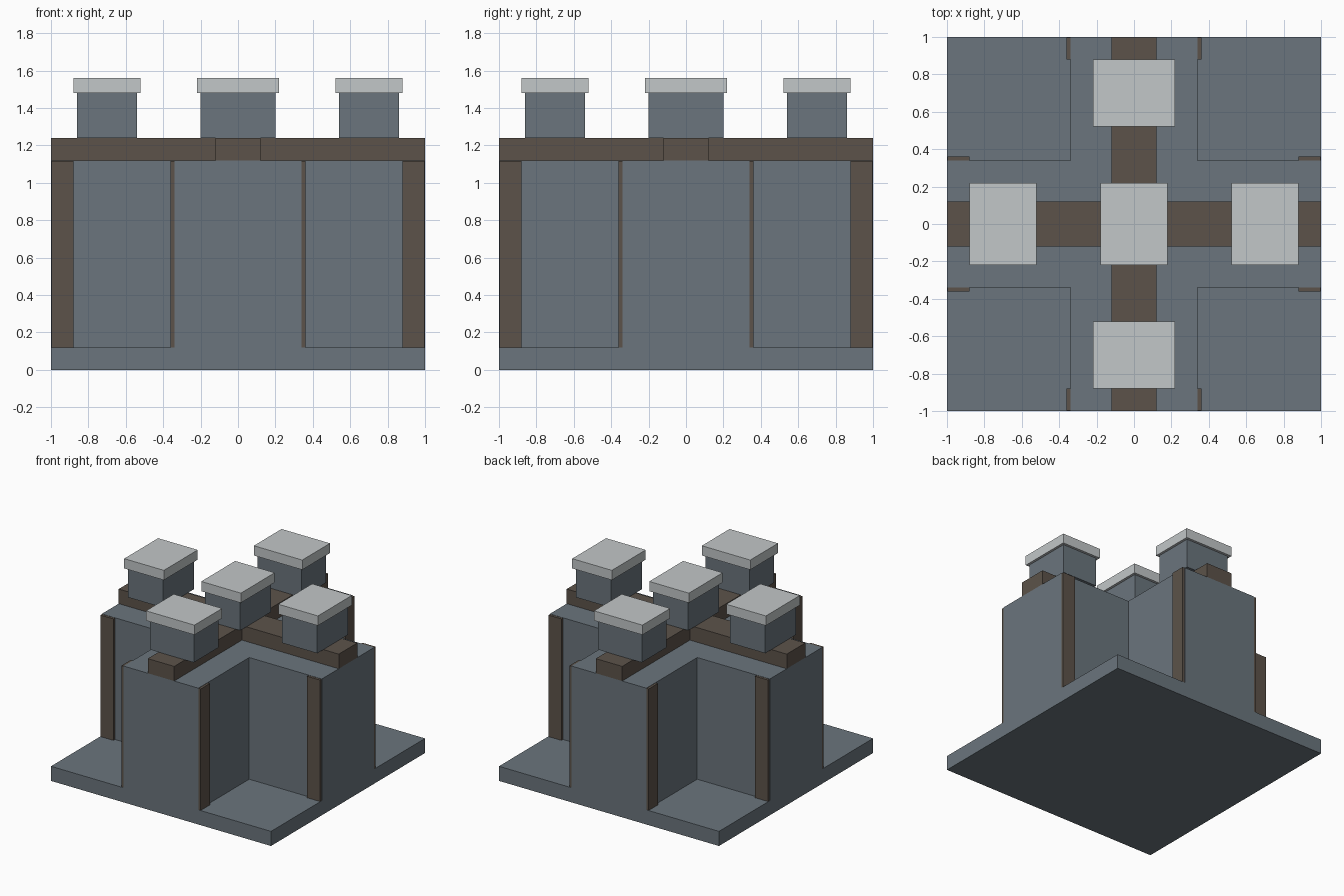
import bpy
import bmesh

if "Cube" in bpy.data.objects:
    bpy.data.objects.remove(bpy.data.objects["Cube"])


def material(name, rgb):
    m = bpy.data.materials.new(name)
    m.diffuse_color = (*rgb, 1.0)
    m.use_nodes = True
    m.node_tree.nodes["Principled BSDF"].inputs["Base Color"].default_value = m.diffuse_color
    return m


GREY = material("slate grey", (0.145, 0.178, 0.205))
BROWN = material("dark brown", (0.107, 0.086, 0.068))
PALE = material("pale grey", (0.54, 0.57, 0.58))


def add_object(name, bm, mat):
    bmesh.ops.recalc_face_normals(bm, faces=bm.faces)
    mesh = bpy.data.meshes.new(name)
    bm.to_mesh(mesh)
    bm.free()
    mesh.materials.append(mat)
    obj = bpy.data.objects.new(name, mesh)
    bpy.context.collection.objects.link(obj)
    return obj


def box(name, centre, half, z0, z1, mat):
    """Box from a centre (x, y), half sizes (x, y) and a height range."""
    bm = bmesh.new()
    bmesh.ops.create_cube(bm, size=2.0)
    bmesh.ops.scale(bm, vec=(half[0], half[1], (z1 - z0) / 2), verts=bm.verts)
    bmesh.ops.translate(bm, vec=(*centre, (z0 + z1) / 2), verts=bm.verts)
    return add_object(name, bm, mat)


def cross(name, w, z0, z1, mat):
    """Plus-shaped prism with arms of half width w reaching out to 1."""
    quarter = [(1, -w), (1, w), (w, w)]
    outline = []
    for _ in range(4):
        outline += quarter
        quarter = [(-y, x) for x, y in quarter]
    bm = bmesh.new()
    face = bm.faces.new([bm.verts.new((x, y, z0)) for x, y in outline])
    top = bmesh.ops.extrude_face_region(bm, geom=[face], use_keep_orig=True)["geom"]
    bmesh.ops.translate(bm, vec=(0, 0, z1 - z0),
                        verts=[v for v in top if isinstance(v, bmesh.types.BMVert)])
    return add_object(name, bm, mat)


# Base plate, cross-shaped body and the crossed beams on top
box("base_plate", (0, 0), (1, 1), 0, 0.12, GREY)
cross("cross_body", 0.34, 0.12, 1.12, GREY)
cross("roof_beams", 0.12, 1.12, 1.24, BROWN)

# End frames and capped blocks on each arm
GAP = 0.002  # keeps the frames just behind the body's end and top faces
arms = {"right": (1, 0), "left": (-1, 0), "back": (0, 1), "front": (0, -1)}
for side, (dx, dy) in arms.items():
    frame_half = (0.06 - GAP / 2, 0.36) if dx else (0.36, 0.06 - GAP / 2)
    r = 0.94 - GAP / 2
    box(f"{side}_end_frame", (dx * r, dy * r), frame_half, 0.12, 1.12 - GAP, BROWN)

for side, (dx, dy) in {**arms, "centre": (0, 0)}.items():
    hx, hy = (0.20, 0.16) if dy else (0.16, 0.20)
    pos = (dx * 0.70, dy * 0.70)
    box(f"{side}_block", pos, (hx, hy), 1.24, 1.48, GREY)
    box(f"{side}_cap", pos, (hx + 0.02, hy + 0.02), 1.48, 1.56, PALE)
